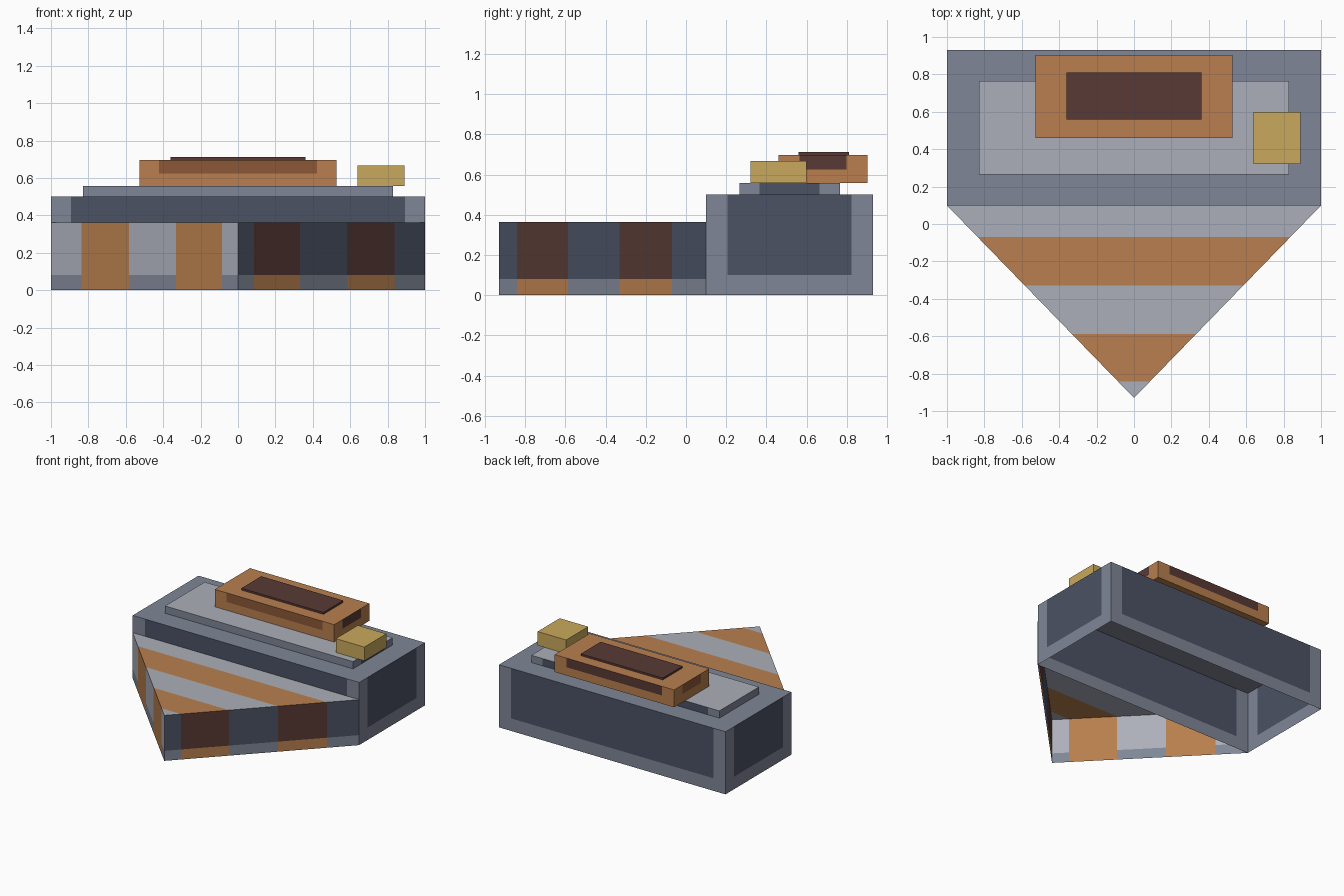
import bpy, bmesh
from mathutils import Vector

if "Cube" in bpy.data.objects:
    bpy.data.objects.remove(bpy.data.objects["Cube"])


def material(name, hex_code):
    def linear(c):
        return c / 12.92 if c <= 0.04045 else ((c + 0.055) / 1.055) ** 2.4
    rgb = [linear(int(hex_code[i:i + 2], 16) / 255) for i in (0, 2, 4)]
    m = bpy.data.materials.new(name)
    m.diffuse_color = (*rgb, 1)
    m.use_nodes = True
    m.node_tree.nodes["Principled BSDF"].inputs["Base Color"].default_value = m.diffuse_color
    return m


MATS = [material(n, h) for n, h in (
    ("mid grey", "7F8696"), ("light grey", "ACAFBA"), ("dark slate", "4B5264"),
    ("orange", "B87F4E"), ("dark brown", "583A35"), ("medium brown", "8B5737"),
    ("gold", "C9A95C"))]
GREY, LIGHT, SLATE, ORANGE, BROWN, TAN, GOLD = range(7)


def prism(name, outline, z0, z1, rule, cuts=(), bottom=False):
    """Extrude an outline, cut it on axis planes, colour faces by rule(centre, normal)."""
    bm = bmesh.new()
    low = [bm.verts.new((x, y, z0)) for x, y in outline]
    high = [bm.verts.new((x, y, z1)) for x, y in outline]
    n = len(outline)
    for i in range(n):
        j = (i + 1) % n
        bm.faces.new((low[i], low[j], high[j], high[i]))
    bm.faces.new(high)
    if bottom:
        bm.faces.new(low[::-1])
    for axis, value in cuts:
        normal = Vector((0, 0, 0))
        normal[axis] = 1
        bmesh.ops.bisect_plane(bm, geom=bm.verts[:] + bm.edges[:] + bm.faces[:],
                               plane_co=normal * value, plane_no=normal)
    bm.normal_update()
    for f in bm.faces:
        f.material_index = rule(f.calc_center_median(), f.normal)
    mesh = bpy.data.meshes.new(name)
    bm.to_mesh(mesh)
    bm.free()
    for m in MATS:
        mesh.materials.append(m)
    obj = bpy.data.objects.new(name, mesh)
    bpy.context.collection.objects.link(obj)


def rect(x0, x1, y0, y1):
    return [(x0, y0), (x1, y0), (x1, y1), (x0, y1)]


def block(name, x, y, z, frame, top, panel, margin=0.1, sill=0.0, bottom=False):
    """Box with side panels inset from the corners and reaching the top edge.
    panel holds the colours for (front, right, back, left)."""
    px = (x[0] + margin, x[1] - margin)
    py = (y[0] + margin, y[1] - margin)
    cuts = [(0, v) for v in px] + [(1, v) for v in py]
    if sill:
        cuts.append((2, z[0] + sill))

    def rule(c, n):
        if n.z > 0.5:
            return top
        if n.z < -0.5 or c.z < z[0] + sill:
            return frame
        if abs(n.y) > 0.5:
            side, inside = (0 if n.y < 0 else 2), px[0] < c.x < px[1]
        else:
            side, inside = (1 if n.x > 0 else 3), py[0] < c.y < py[1]
        return panel[side] if inside else frame
    prism(name, rect(*x, *y), *z, rule, cuts, bottom)


# Main body, open underneath
block("main_body", (-1, 1), (0.1, 0.93), (0, 0.5), GREY, GREY, (SLATE,) * 4,
      margin=0.107, sill=0.1)

# Low deck slab
block("deck_slab", (-0.83, 0.83), (0.265, 0.765), (0.5, 0.558), GREY, LIGHT,
      (GREY, SLATE, SLATE, GREY))

# Raised cabin with inset panels
block("cabin", (-0.527, 0.527), (0.46, 0.903), (0.558, 0.697), ORANGE, ORANGE,
      (TAN, BROWN, BROWN, TAN), margin=0.105, sill=0.066, bottom=True)

# Hatch plate on the cabin
prism("cabin_hatch", rect(-0.362, 0.362, 0.56, 0.81), 0.697, 0.712,
      lambda c, n: BROWN)

# Small side crate
prism("side_crate", rect(0.638, 0.89, 0.322, 0.6), 0.558, 0.668,
      lambda c, n: GOLD, bottom=True)

# Striped wedge prow
STRIPES = (-0.07, -0.33, -0.588, -0.842)


def prow_rule(c, n):
    striped = STRIPES[1] < c.y < STRIPES[0] or STRIPES[3] < c.y < STRIPES[2]
    if n.y > 0.5:
        return SLATE
    if n.z < 0.5 and c.z < 0.08:
        return ORANGE if striped else GREY
    if n.x > 0.5:
        return BROWN if striped else SLATE
    return ORANGE if striped else LIGHT


prism("wedge_prow", [(-1, 0.099), (0, -0.93), (1, 0.099)], 0, 0.363, prow_rule,
      [(1, v) for v in STRIPES] + [(2, 0.08)])
